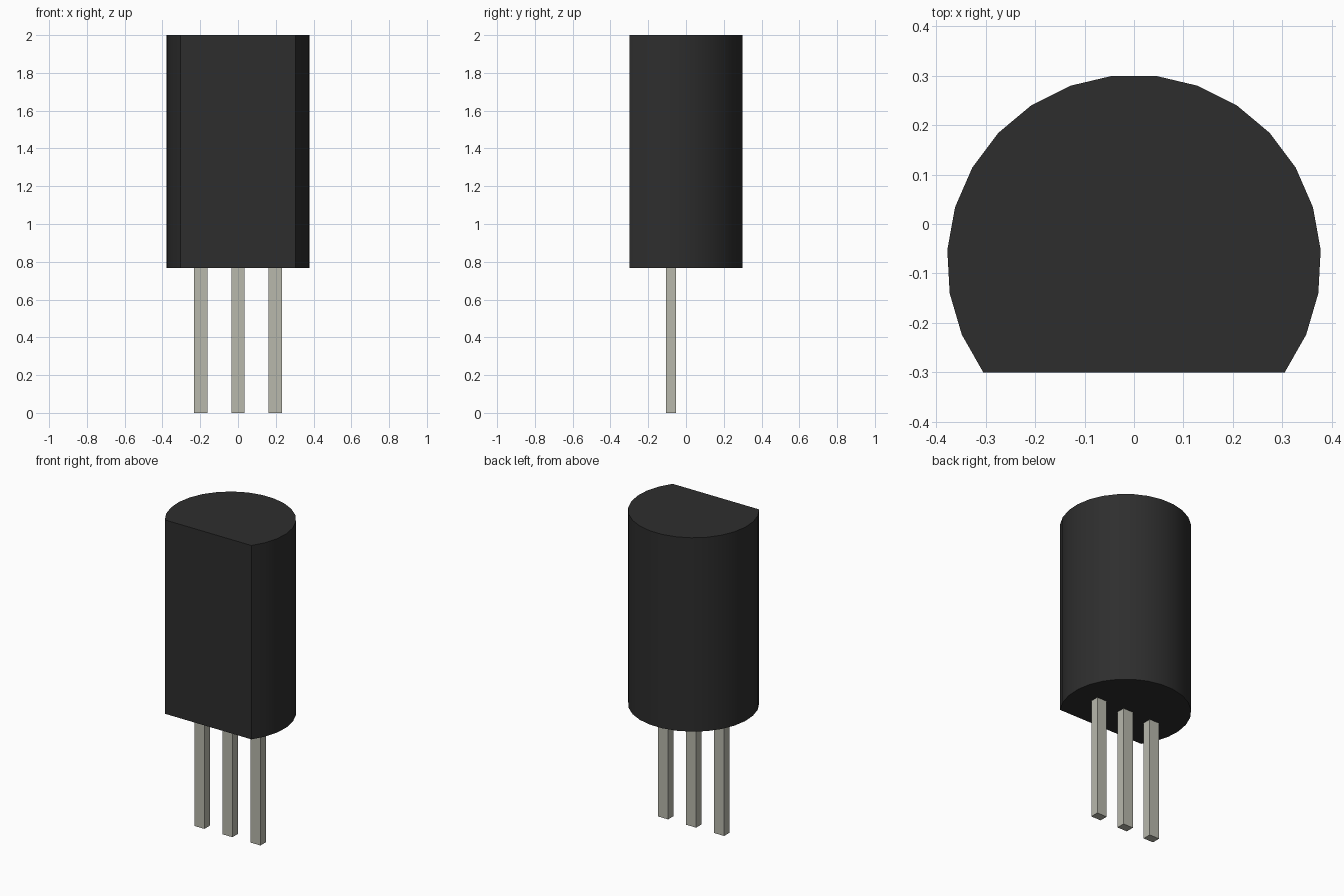
import bpy
import bmesh
import math

default = bpy.data.objects.get("Cube")
if default:
    bpy.data.objects.remove(default, do_unlink=True)


def material(name, rgb):
    mat = bpy.data.materials.new(name)
    mat.use_nodes = True
    colour = (*rgb, 1.0)
    mat.diffuse_color = colour
    mat.node_tree.nodes["Principled BSDF"].inputs["Base Color"].default_value = colour
    return mat


def prism(name, profile, bottom, top, mat):
    """Extrude a closed outline upward from bottom to top."""
    bm = bmesh.new()
    base = bm.faces.new([bm.verts.new((x, y, bottom)) for x, y in profile])
    extruded = bmesh.ops.extrude_face_region(bm, geom=[base], use_keep_orig=True)
    for item in extruded["geom"]:
        if isinstance(item, bmesh.types.BMVert):
            item.co.z = top
    bmesh.ops.recalc_face_normals(bm, faces=bm.faces)
    mesh = bpy.data.meshes.new(name)
    bm.to_mesh(mesh)
    bm.free()
    mesh.materials.append(mat)
    obj = bpy.data.objects.new(name, mesh)
    bpy.context.collection.objects.link(obj)
    return obj


black_plastic = material("black plastic", (0.027, 0.027, 0.027))
tin_metal = material("tin metal", (0.48, 0.48, 0.415))

RADIUS, CENTRE_Y, FLAT_Y = 0.378, -0.076, -0.30
BODY_BOTTOM, BODY_TOP = 0.768, 2.0
SEGMENTS = 19

# Body: round back closed by a flat front
start = math.asin((FLAT_Y - CENTRE_Y) / RADIUS)
sweep = math.pi - 2 * start
angles = [start + sweep * i / SEGMENTS for i in range(SEGMENTS + 1)]
outline = [(RADIUS * math.cos(a), CENTRE_Y + RADIUS * math.sin(a)) for a in angles]
body = prism("body", outline, BODY_BOTTOM, BODY_TOP, black_plastic)

# Smooth curved back, crisp flat front and ends
bpy.ops.object.select_all(action="DESELECT")
body.select_set(True)
bpy.context.view_layer.objects.active = body
bpy.ops.object.shade_smooth_by_angle(angle=math.radians(30))

# Three straight rectangular pins
PIN_W, PIN_D, PIN_Y = 0.035, 0.027, -0.079
for label, x in (("right", -0.197), ("middle", 0.0), ("left", 0.197)):
    rect = [(x + sx * PIN_W, PIN_Y + sy * PIN_D)
            for sx, sy in ((-1, -1), (1, -1), (1, 1), (-1, 1))]
    prism(label + "_pin", rect, 0.0, BODY_BOTTOM, tin_metal)
